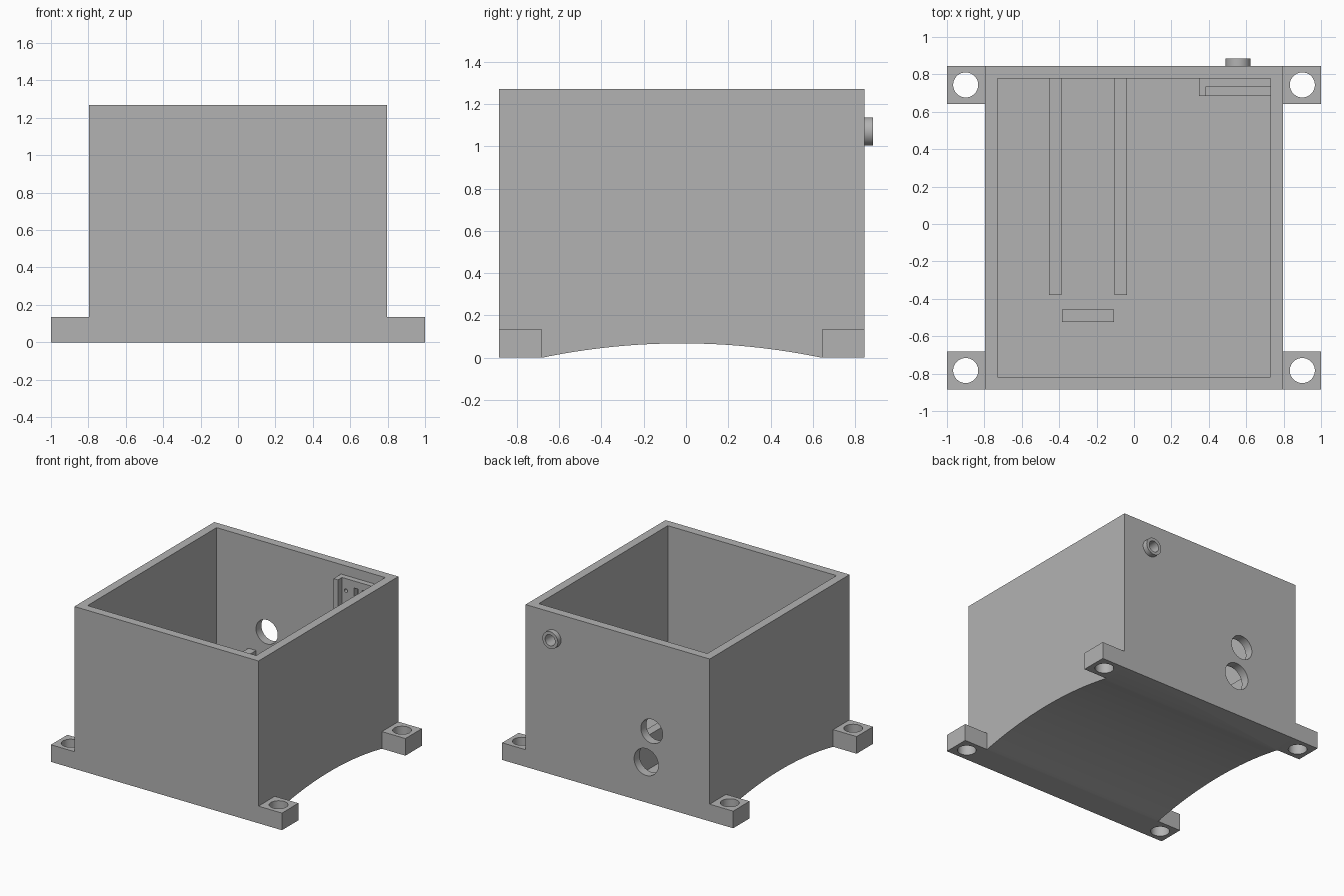
import bpy, bmesh, math
from mathutils import Matrix, Vector

cube = bpy.data.objects.get("Cube")
if cube:
    bpy.data.objects.remove(cube, do_unlink=True)

GREY = (0.45, 0.45, 0.45, 1)
grey = bpy.data.materials.new("plain grey")
grey.use_nodes = True
grey.diffuse_color = GREY
grey.node_tree.nodes["Principled BSDF"].inputs["Base Color"].default_value = GREY

# Main dimensions
WALL = 0.067
HALF_X, FRONT, BACK, TOP = 0.797, -0.885, 0.845, 1.27
IN_X, IN_FRONT, IN_BACK = HALF_X - WALL, FRONT + WALL, BACK - WALL
FLOOR, TAB = 2 * WALL, 0.203
NUB_X, NUB_Z = 0.557, 1.07


def finish(name, bm):
    bmesh.ops.recalc_face_normals(bm, faces=bm.faces[:])
    mesh = bpy.data.meshes.new(name)
    bm.to_mesh(mesh)
    bm.free()
    mesh.materials.append(grey)
    obj = bpy.data.objects.new(name, mesh)
    bpy.context.collection.objects.link(obj)
    return obj


def box(name, x0, x1, y0, y1, z0, z1):
    bm = bmesh.new()
    mid = Vector((x0 + x1, y0 + y1, z0 + z1)) / 2
    bmesh.ops.create_cube(bm, size=1, matrix=Matrix.Translation(mid)
                          @ Matrix.Diagonal((x1 - x0, y1 - y0, z1 - z0, 1)))
    return finish(name, bm)


def cylinder(name, center, radius, length, axis="Z"):
    bm = bmesh.new()
    turn = Matrix.Rotation(math.pi / 2, 4, "X") if axis == "Y" else Matrix()
    bmesh.ops.create_cone(bm, cap_ends=True, segments=48, radius1=radius, radius2=radius,
                          depth=length, matrix=Matrix.Translation(center) @ turn)
    return finish(name, bm)


def combine(obj, tool, operation):
    """Apply a boolean and remove the tool object."""
    mod = obj.modifiers.new("boolean", "BOOLEAN")
    mod.operation, mod.solver, mod.object = operation, "EXACT", tool
    graph = bpy.context.evaluated_depsgraph_get()
    mesh = bpy.data.meshes.new_from_object(obj.evaluated_get(graph))
    obj.modifiers.clear()
    obj.data = mesh
    bpy.data.objects.remove(tool, do_unlink=True)


# Case body: side profile with an arched underside, extruded across x
arch_start, arch_end, rise, steps = FRONT + TAB, BACK - TAB, 0.068, 32
half = (arch_end - arch_start) / 2
radius = (half * half + rise * rise) / (2 * rise)
profile = [(BACK, 0), (BACK, TOP), (FRONT, TOP), (FRONT, 0)]
for i in range(steps + 1):
    t = half * (2 * i / steps - 1)
    z = math.sqrt(radius * radius - t * t) - (radius - rise)
    profile.append(((arch_start + arch_end) / 2 + t, max(z, 0)))
bm = bmesh.new()
face = bm.faces.new([bm.verts.new((-HALF_X, y, z)) for y, z in profile])
side = bmesh.ops.extrude_face_region(bm, geom=[face])["geom"]
bmesh.ops.translate(bm, vec=(2 * HALF_X, 0, 0),
                    verts=[v for v in side if isinstance(v, bmesh.types.BMVert)])
case = finish("case_body", bm)

# Hollow inside
combine(case, box("cavity", -IN_X, IN_X, IN_FRONT, IN_BACK, FLOOR, TOP + 0.2), "DIFFERENCE")

# Corner mounting tabs with screw holes
for sx in (-1, 1):
    for y0 in (FRONT, BACK - TAB):
        x0, x1 = sorted((sx * (HALF_X - 0.03), sx))
        combine(case, box("tab", x0, x1, y0, y0 + TAB, 0, FLOOR), "UNION")
        hole = cylinder("screw_hole", (sx * 0.9, y0 + TAB / 2, WALL), 0.067, 0.4)
        combine(case, hole, "DIFFERENCE")

# Round socket collar on the back wall
combine(case, cylinder("collar", (NUB_X, BACK, NUB_Z), 0.067, 0.08, "Y"), "UNION")

# Openings through the back wall
for x, z, r in ((-0.295, 0.57, 0.094), (-0.247, 0.317, 0.105), (NUB_X, NUB_Z, 0.043)):
    combine(case, cylinder("opening", (x, BACK, z), r, 0.3, "Y"), "DIFFERENCE")

# Rails and stop bar on the floor
RAIL_TOP = 0.4
for name, x in (("right_rail", -0.455), ("left_rail", -0.105)):
    box(name, x, x + WALL, -0.38, IN_BACK, FLOOR, RAIL_TOP)
box("stop_bar", -0.386, -0.107, -0.525, -0.458, FLOOR, 0.27)

# Board holder in the upper back corner
LOW, HIGH = 0.94, 1.195
plate = box("holder_plate", 0.386, IN_X, 0.735, IN_BACK, LOW, HIGH)
for x in (0.49, 0.56, 0.63):
    combine(plate, box("slot", x, x + 0.04, 0.7, 0.8, 1.06, 1.14), "DIFFERENCE")
combine(plate, cylinder("pin_hole", (0.42, 0.75, 1.1), 0.014, 0.2, "Y"), "DIFFERENCE")
box("holder_post", 0.347, 0.386, 0.685, IN_BACK, LOW, HIGH)
box("holder_ledge", 0.386, IN_X, 0.685, 0.735, LOW, LOW + 0.04)

# Smooth curved walls, keep corners sharp
bpy.ops.object.select_all(action="DESELECT")
for obj in (case, plate):
    obj.select_set(True)
bpy.context.view_layer.objects.active = case
bpy.ops.object.shade_smooth_by_angle(angle=math.radians(30))
